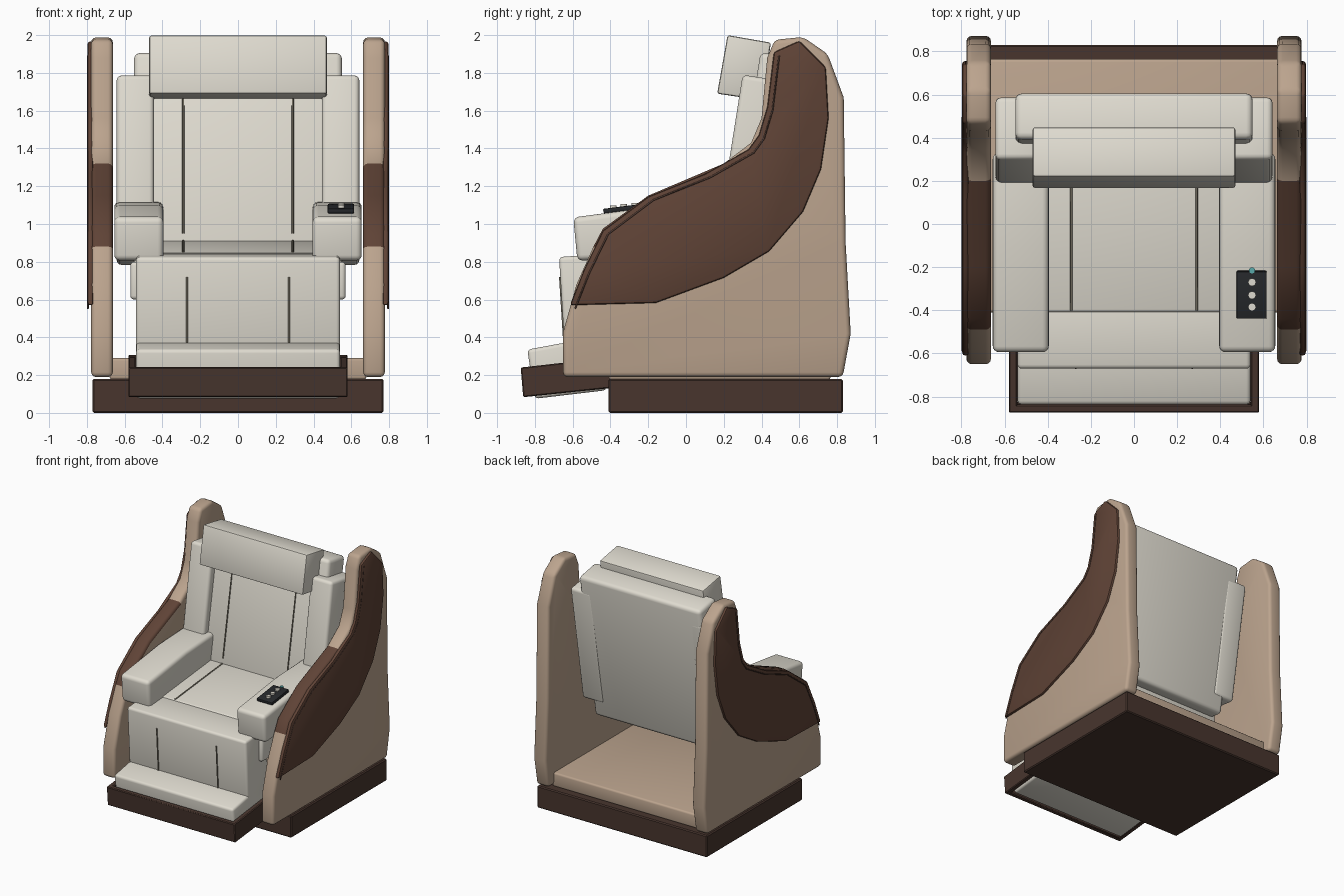
import bpy, bmesh, math
from mathutils import Vector

if "Cube" in bpy.data.objects:
    bpy.data.objects.remove(bpy.data.objects["Cube"])


def material(name, r, g, b):
    m = bpy.data.materials.new(name)
    m.diffuse_color = (r, g, b, 1)
    m.use_nodes = True
    m.node_tree.nodes["Principled BSDF"].inputs["Base Color"].default_value = m.diffuse_color
    return m


CREAM = material("cream_leather", 0.74, 0.71, 0.63)
TAN = material("tan_shell", 0.50, 0.37, 0.27)
BROWN = material("brown_panel", 0.115, 0.056, 0.037)
DARK = material("dark_base", 0.065, 0.036, 0.027)
SEAM = material("seam", 0.16, 0.145, 0.11)
BLACK = material("black_plastic", 0.02, 0.022, 0.025)
TEAL = material("teal_button", 0.1, 0.4, 0.4)


def prism(name, profile, x0, x1, mat, bevel=0.03, segments=3, trim=None):
    """Extrude a (y, z) profile from x0 to x1 and round its hard edges."""
    bm = bmesh.new()
    a = [bm.verts.new((x0, y, z)) for y, z in profile]
    b = [bm.verts.new((x1, y, z)) for y, z in profile]
    n = len(a)
    bm.faces.new(a)
    bm.faces.new(b[::-1])
    for i in range(n):
        j = (i + 1) % n
        bm.faces.new((a[i], b[i], b[j], a[j]))
    bmesh.ops.recalc_face_normals(bm, faces=bm.faces)
    if bevel:
        hard = [e for e in bm.edges if e.calc_face_angle(0) > 0.6]
        bmesh.ops.bevel(bm, geom=hard, offset=bevel, segments=segments,
                        profile=0.5, affect='EDGES', clamp_overlap=True)
    me = bpy.data.meshes.new(name)
    me.materials.append(mat)
    if trim:  # recolour a stretch of the rim
        bm.normal_update()
        me.materials.append(trim[0])
        for f in bm.faces:
            c = f.calc_center_median()
            if abs(f.normal.x) < 0.98 and trim[1] < c.y < trim[2] and c.z > 0.8:
                f.material_index = 1
    bm.to_mesh(me)
    bm.free()
    me.shade_smooth()
    me.set_sharp_from_angle(angle=math.radians(35))
    ob = bpy.data.objects.new(name, me)
    bpy.context.collection.objects.link(ob)
    return ob


def rect(y0, y1, z0, z1):
    return [(y0, z0), (y1, z0), (y1, z1), (y0, z1)]


def cord(name, points, radius, mat):
    cu = bpy.data.curves.new(name, 'CURVE')
    cu.dimensions = '3D'
    cu.bevel_depth = radius
    cu.bevel_resolution = 1
    cu.use_fill_caps = True
    sp = cu.splines.new('POLY')
    sp.points.add(len(points) - 1)
    for p, co in zip(sp.points, points):
        p.co = (*co, 1)
    cu.materials.append(mat)
    ob = bpy.data.objects.new(name, cu)
    bpy.context.collection.objects.link(ob)


# Plinth and tan floor between the sides
prism("base", rect(-0.41, 0.83, 0, 0.18), -0.77, 0.77, DARK, 0.008, 1)
prism("lower_body", rect(-0.41, 0.765, 0.175, 0.29), -0.68, 0.68, TAN, 0.015)

# Foot tray (open frame) and foot pad
prism("foot_tray_front", [(-0.875, 0.24), (-0.862, 0.083), (-0.825, 0.087), (-0.838, 0.245)],
      -0.58, 0.58, DARK, 0.006, 1)
prism("foot_tray_rear", [(-0.42, 0.295), (-0.41, 0.13), (-0.26, 0.15), (-0.28, 0.308)],
      -0.58, 0.58, DARK, 0.006, 1)
prism("foot_pad", [(-0.84, 0.335), (-0.80, 0.075), (-0.42, 0.12), (-0.45, 0.385), (-0.65, 0.37)],
      -0.54, 0.54, CREAM, 0.02)

# Leg rest, seat frame, seat
prism("leg_rest", [(-0.672, 0.825), (-0.64, 0.30), (-0.38, 0.30), (-0.39, 0.845)],
      -0.54, 0.54, CREAM, 0.02)
prism("seat_frame", rect(-0.50, 0.30, 0.60, 0.80), -0.57, 0.57, CREAM, 0.02)
prism("seat", [(-0.41, 0.70), (0.30, 0.74), (0.30, 0.92), (-0.41, 0.85)],
      -0.43, 0.43, CREAM, 0.015)

# Backrest board, front cushion and head pillow
prism("back_board", [(0.20, 0.68), (0.40, 0.65), (0.61, 1.87), (0.395, 1.91)],
      -0.55, 0.55, CREAM, 0.03)
prism("back_cushion", [(0.20, 0.85), (0.40, 0.82), (0.50, 1.70), (0.355, 1.72)],
      -0.46, 0.46, CREAM, 0.02)
prism("head_pillow", [(0.165, 1.69), (0.40, 1.655), (0.45, 1.96), (0.22, 2.0)],
      -0.47, 0.47, CREAM, 0.012, 2)

# Shell outlines in (y, z)
shell = [(-0.65, 0.19), (0.83, 0.19), (0.872, 0.42), (0.845, 0.9), (0.835, 1.67),
         (0.75, 1.90), (0.62, 1.99), (0.47, 1.975), (0.43, 1.88), (0.40, 1.56),
         (0.345, 1.43), (0.2, 1.32), (-0.2, 1.15), (-0.44, 0.975), (-0.49, 0.88),
         (-0.58, 0.68), (-0.65, 0.43)]
front_edge = [(0.465, 1.91), (0.43, 1.62), (0.385, 1.47), (0.33, 1.395), (0.1, 1.265),
              (-0.2, 1.145), (-0.44, 0.965), (-0.54, 0.76), (-0.615, 0.57)]
back_edge = [(-0.16, 0.582), (0.2, 0.715), (0.44, 0.855), (0.62, 1.065), (0.715, 1.29),
             (0.755, 1.56), (0.74, 1.83), (0.6, 1.97)]

for s, side in ((-1, "left"), (1, "right")):
    # Tan side with brown rim stretch, outer panel and its piping
    prism(f"side_shell_{side}", shell, s * 0.663, s * 0.777, TAN, 0.025, 3, (BROWN, -0.49, 0.22))
    prism(f"outer_panel_{side}", front_edge + back_edge, s * 0.765, s * 0.797, BROWN, 0.014, 2)
    cord(f"piping_{side}", [(s * 0.795, y + 0.028, z - 0.018) for y, z in front_edge], 0.005, DARK)
    # Tray side rail
    prism(f"foot_tray_rail_{side}", [(-0.875, 0.24), (-0.862, 0.083), (-0.41, 0.13), (-0.28, 0.15),
          (-0.28, 0.308)], s * 0.54, s * 0.58, DARK, 0.006, 1)
    # Armrest and shoulder wing
    prism(f"armrest_{side}", [(-0.597, 1.035), (-0.575, 0.805), (0.33, 0.86), (0.33, 1.12),
          (-0.1, 1.10)], s * 0.395, s * 0.655, CREAM, 0.03, 4)
    prism(f"shoulder_wing_{side}", [(0.147, 0.82), (0.43, 0.78), (0.59, 1.745), (0.30, 1.79)],
          s * 0.445, s * 0.642, CREAM, 0.025)
    # Upholstery seams
    cord(f"back_seam_{side}", [(s * 0.29, 0.217, 0.95), (s * 0.29, 0.349, 1.68)], 0.006, SEAM)
    cord(f"seat_seam_{side}", [(s * 0.29, -0.40, 0.851), (s * 0.29, 0.21, 0.911)], 0.006, SEAM)
    cord(f"leg_seam_{side}", [(s * 0.27, -0.667, 0.72), (s * 0.27, -0.645, 0.37)], 0.006, SEAM)

# Remote control on the right arm
prism("remote", [(-0.435, 1.055), (-0.215, 1.082), (-0.22, 1.108), (-0.44, 1.08)],
      0.475, 0.615, BLACK, 0.006, 2)
for i, (y, z, mat) in enumerate([(-0.385, 1.088, CREAM), (-0.33, 1.094, CREAM),
                                 (-0.27, 1.10, CREAM), (-0.215, 1.10, TEAL)]):
    bpy.ops.mesh.primitive_cylinder_add(vertices=16, radius=0.018 if i < 3 else 0.014,
                                        depth=0.022, location=(0.547, y, z))
    ob = bpy.context.object
    ob.name = f"remote_button_{i + 1}"
    ob.data.materials.append(mat)
    bpy.ops.object.shade_smooth_by_angle()
